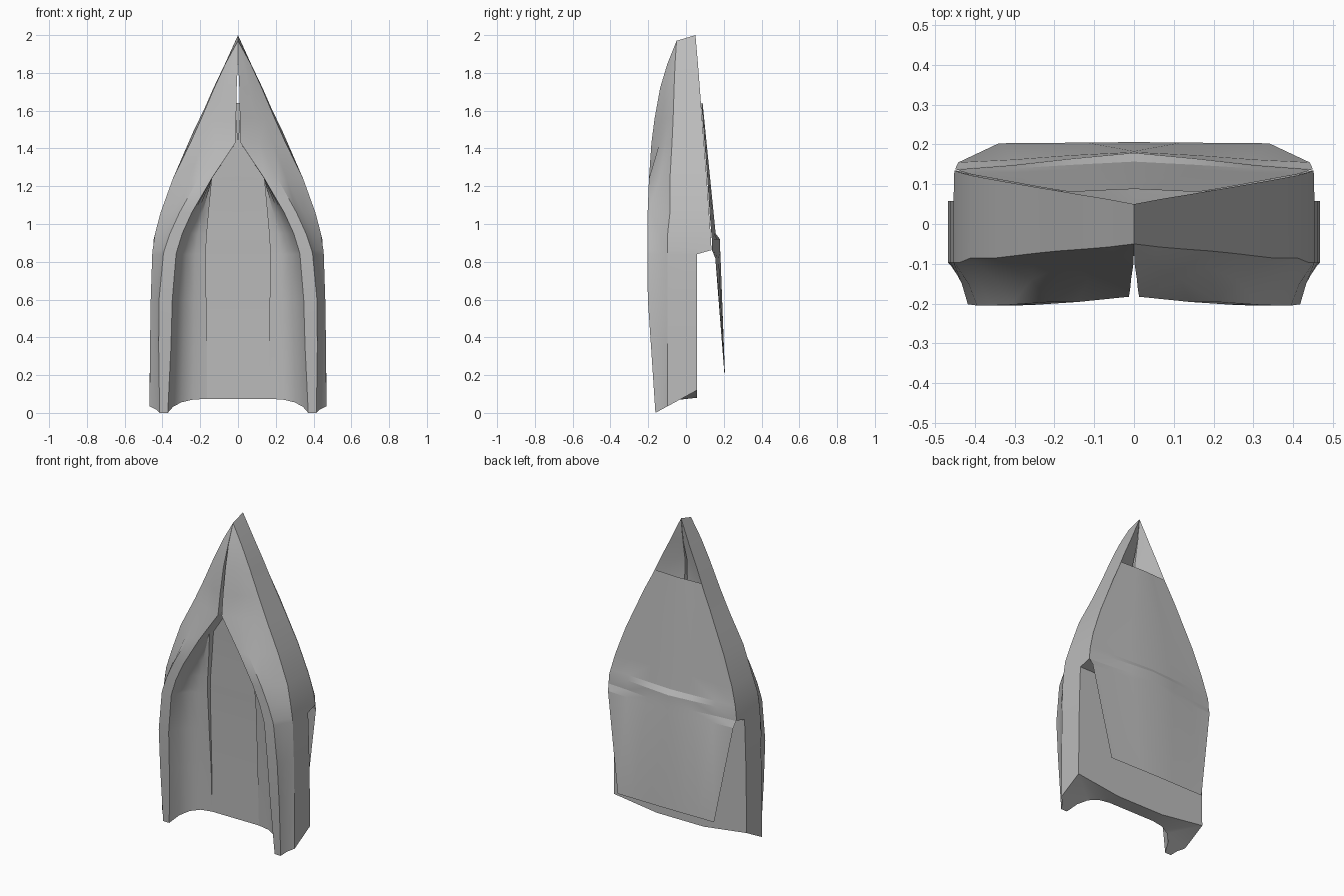
import bpy, bmesh, math
from mathutils import Vector

if "Cube" in bpy.data.objects:
    bpy.data.objects.remove(bpy.data.objects["Cube"], do_unlink=True)

grey = bpy.data.materials.new("hull_grey")
grey.use_nodes = True
colour = (0.5, 0.5, 0.5, 1)
grey.diffuse_color = colour
grey.node_tree.nodes["Principled BSDF"].inputs["Base Color"].default_value = colour


def loft(bm, rings):
    """Skin matching rows of points; returns the vertex rows."""
    rows = [[bm.verts.new(p) for p in ring] for ring in rings]
    for a, b in zip(rows, rows[1:]):
        for i in range(len(a) - 1):
            bm.faces.new((a[i], a[i + 1], b[i + 1], b[i]))
    return rows


def finish(name, bm, degrees):
    """Mirror the +x half, weld, and shade smooth below the given angle."""
    copy = bmesh.ops.duplicate(bm, geom=bm.verts[:] + bm.edges[:] + bm.faces[:])
    for v in copy["geom"]:
        if isinstance(v, bmesh.types.BMVert):
            v.co.x *= -1
    bmesh.ops.remove_doubles(bm, verts=bm.verts, dist=0.0005)
    bmesh.ops.dissolve_degenerate(bm, edges=bm.edges, dist=0.0005)
    bmesh.ops.recalc_face_normals(bm, faces=bm.faces)
    mesh = bpy.data.meshes.new(name)
    bm.to_mesh(mesh)
    bm.free()
    obj = bpy.data.objects.new(name, mesh)
    bpy.context.collection.objects.link(obj)
    mesh.materials.append(grey)
    bpy.ops.object.select_all(action="DESELECT")
    obj.select_set(True)
    bpy.context.view_layer.objects.active = obj
    bpy.ops.object.shade_smooth_by_angle(angle=math.radians(degrees))
    return obj


def tunnel_wall(start, end):
    """Concave wall from the keel's inner edge to the edge of the tunnel slot."""
    a, c = Vector(start), Vector(end)
    b = Vector((a.x + (c.x - a.x) * 0.2, c.y, a.z))
    return [a * (1 - t) ** 2 + b * 2 * t * (1 - t) + c * t * t
            for t in (0, 0.25, 0.5, 0.75, 1)]


# Bow sections: height, half beam, gunwale y, chine y, keel y, floor y, half slit
bow = [
    (1.85, 0.068, 0.063, -0.058, -0.098, 0.03, 0.001),
    (1.72, 0.13, 0.073, -0.063, -0.137, 0.0, 0.007),
    (1.56, 0.2, 0.085, -0.068, -0.166, 0.0, 0.01),
    (1.43, 0.26, 0.095, -0.074, -0.183, 0.01, 0.013),
]
# Twin hull sections: height, half beam, gunwale y, keel outer x, keel inner x,
# keel y, slot half width, wall end y, ceiling y, floor y
twin = [
    (1.24, 0.345, 0.11, 0.21, 0.14, -0.196, 0.138, -0.09, -0.05, 0.02),
    (1.06, 0.41, 0.122, 0.31, 0.245, -0.203, 0.155, -0.075, -0.042, 0.05),
    (0.95, 0.439, 0.13, 0.36, 0.295, -0.205, 0.165, -0.07, -0.04, 0.08),
    (0.862, 0.452, 0.135, 0.39, 0.322, -0.205, 0.17, -0.065, -0.037, 0.1),
    (0.84, 0.454, 0.058, 0.395, 0.328, -0.205, 0.17, -0.064, -0.036, 0.058),
    (0.6, 0.462, 0.058, 0.418, 0.348, -0.202, 0.168, -0.05, -0.032, 0.058),
    (0.35, 0.466, 0.058, 0.42, 0.355, -0.185, 0.165, -0.035, -0.028, 0.058),
    (0.0, 0.468, 0.058, 0.415, 0.372, -0.162, 0.165, -0.025, -0.025, 0.058),
]

# Hull shell with tunnel
rings = [[Vector((0, y, 1.985 + 0.3 * y)) for y in [0.05] * 3 + [-0.05] * 10]]
for z, x, yg, yc, yk, yf, gap in bow:
    inner = 0 if z == 1.43 else gap  # slit ends where the tunnel opens
    rings.append([(inner, yf, z), (gap + x * 0.3, yf + (yg - yf) * 0.3, z),
                  (x, yg, z), (x * 0.97, yc, z),
                  (x * 0.72, yc + (yk - yc) * 0.32, z),
                  (x * 0.45, yc + (yk - yc) * 0.6, z)]
                 + tunnel_wall((gap, yk, z), (gap, -0.06, z))
                 + [(gap, -0.06, z), (inner, -0.06, z)])
for z, x, yg, k1, k2, yk, tx, tw, ty, yf in twin:
    yc = -0.085 if z > 1 else -0.097
    ring = ([(0, yf, z), (tx, yf, z), (x, yg, z), (x, yc, z),
             (k1 + (x - k1) * 0.35, (yc + yk) / 2, z), (k1, yk, z)]
            + tunnel_wall((k2, yk, z), (tx, tw, z)) + [(tx, ty, z), (0, ty, z)])
    if z == 0:  # raked transom, level across the tunnel
        ring = [(px, py, min(max(0, 0.545 * (py + 0.162)), 0.12 if px > 0.4 else 0.08))
                for px, py, _ in ring]
    rings.append(ring)
bm = bmesh.new()
rows = loft(bm, rings)
for a, b in zip(rows[1:4], rows[2:5]):      # sides of the bow slit
    bm.faces.new((a[-1], a[0], b[0], b[-1]))
end = rows[-1]
for cap in ((0, 1, 11, 12), (1, 2, 9, 10, 11), (2, 3, 8, 9), (3, 4, 7, 8), (4, 5, 6, 7)):
    bm.faces.new([end[i] for i in cap])
finish("hull", bm, 28)

# Deck sheet with a cockpit step: height, half width, edge y, centre y
deck_sections = [
    (1.64, 0.163, 0.081, 0.088), (1.5, 0.232, 0.092, 0.102),
    (1.24, 0.345, 0.113, 0.128), (1.06, 0.41, 0.125, 0.146),
    (0.95, 0.439, 0.134, 0.157), (0.92, 0.446, 0.137, 0.179),
    (0.86, 0.45, 0.138, 0.181), (0.82, 0.442, 0.155, 0.183),
    (0.21, 0.34, 0.203, 0.206),
]
crown = [(0, 1), (0.35, 0.65), (0.69, 0.25), (1, 0)]
bm = bmesh.new()
loft(bm, [[(w * f, ye + (yc - ye) * h, z) for f, h in crown]
          for z, w, ye, yc in deck_sections])
deck = finish("deck", bm, 12)
if sum(p.normal.y for p in deck.data.polygons) < 0:
    deck.data.flip_normals()
